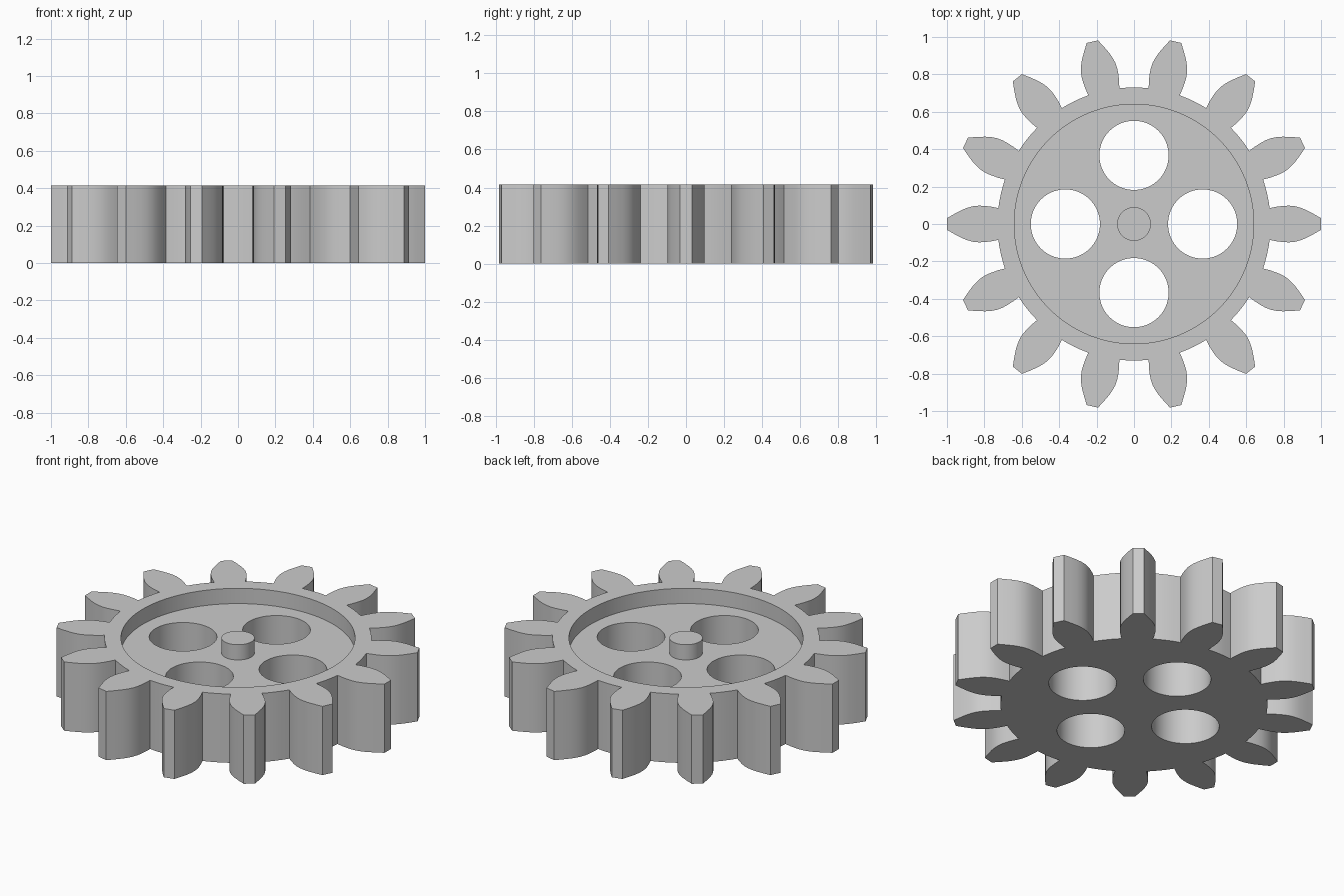
import bpy
import bmesh
from math import sin, cos, pi, radians

if "Cube" in bpy.data.objects:
    bpy.data.objects.remove(bpy.data.objects["Cube"])

TEETH = 14
HEIGHT = 0.415
FLOOR = 0.323           # level of the recessed web
ROOT = 0.73
# One tooth flank: (radial distance, half width)
FLANK = [(0.725, 0.085), (0.76, 0.092), (0.80, 0.097), (0.83, 0.098), (0.86, 0.095),
         (0.89, 0.087), (0.92, 0.075), (0.96, 0.054), (1.0, 0.031)]

grey = bpy.data.materials.new("plain_grey")
grey.use_nodes = True
COLOUR = (0.6, 0.6, 0.6, 1.0)
grey.diffuse_color = COLOUR
grey.node_tree.nodes["Principled BSDF"].inputs["Base Color"].default_value = COLOUR


def prism(name, outline, z0, z1):
    """Solid made by raising a closed outline from z0 to z1."""
    bm = bmesh.new()
    base = bm.faces.new([bm.verts.new((x, y, z0)) for x, y in outline])
    raised = bmesh.ops.extrude_face_region(bm, geom=[base], use_keep_orig=True)
    top = [g for g in raised["geom"] if isinstance(g, bmesh.types.BMVert)]
    bmesh.ops.translate(bm, verts=top, vec=(0, 0, z1 - z0))
    bmesh.ops.recalc_face_normals(bm, faces=bm.faces)
    mesh = bpy.data.meshes.new(name)
    bm.to_mesh(mesh)
    bm.free()
    mesh.materials.append(grey)
    obj = bpy.data.objects.new(name, mesh)
    bpy.context.collection.objects.link(obj)
    return obj


def circle(radius, cx=0.0, cy=0.0, n=96):
    return [(cx + radius * cos(2 * pi * i / n), cy + radius * sin(2 * pi * i / n))
            for i in range(n)]


def select_only(obj):
    bpy.ops.object.select_all(action="DESELECT")
    obj.select_set(True)
    bpy.context.view_layer.objects.active = obj


def cut(target, cutter):
    mod = target.modifiers.new("cut", "BOOLEAN")
    mod.operation = "DIFFERENCE"
    mod.solver = "EXACT"
    mod.object = cutter
    select_only(target)
    bpy.ops.object.modifier_apply(modifier=mod.name)
    bpy.data.objects.remove(cutter)


# Toothed outline: lower flank, upper flank, then the rounded root gap
tooth = [(r, -w) for r, w in FLANK] + [(r, w) for r, w in reversed(FLANK)]
pitch = 2 * pi / TEETH
half_gap = pitch / 2 - 0.116
outline = []
for k in range(TEETH):
    a = k * pitch
    outline += [(r * cos(a) - t * sin(a), r * sin(a) + t * cos(a)) for r, t in tooth]
    mid = a + pitch / 2
    outline += [(ROOT * cos(mid + s * half_gap), ROOT * sin(mid + s * half_gap))
                for s in (-0.5, 0, 0.5)]
gear = prism("gear_wheel", outline, 0, HEIGHT)

# Shallow round recess in the upper side
cut(gear, prism("recess_cutter", circle(0.64, n=128), FLOOR, HEIGHT + 0.2))

# Four round lightening holes
for k in range(4):
    a = k * pi / 2
    cut(gear, prism("hole_cutter", circle(0.185, 0.367 * cos(a), 0.367 * sin(a)),
                    -0.2, HEIGHT + 0.2))

# Centre hub, flush with the rim
hub = prism("centre_hub", circle(0.09, n=64), FLOOR, HEIGHT)

for obj in (gear, hub):
    select_only(obj)
    bpy.ops.object.shade_smooth_by_angle(angle=radians(28))
